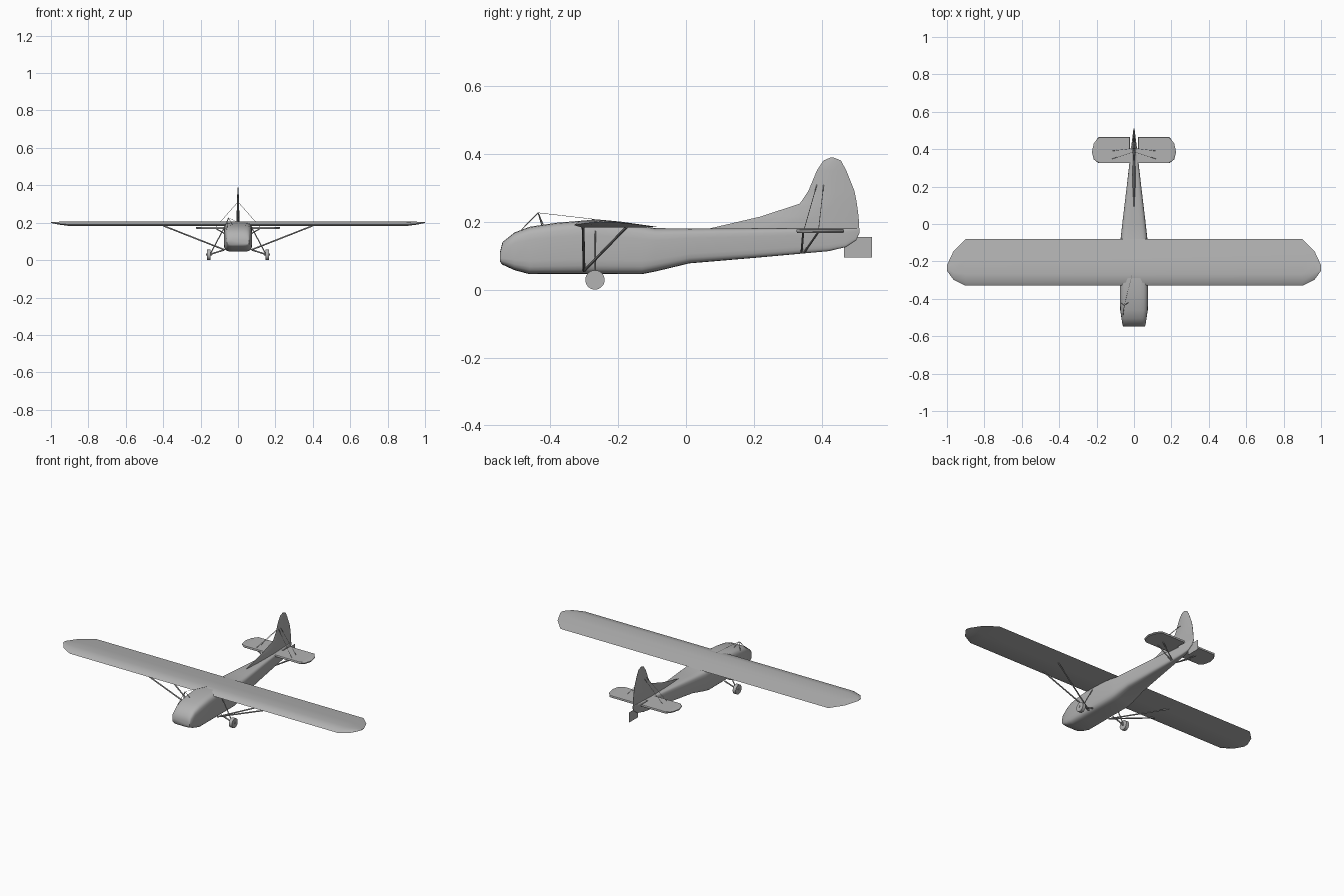
import bpy
import bmesh
import math
from mathutils import Vector

cube = bpy.data.objects.get("Cube")
if cube:
    bpy.data.objects.remove(cube, do_unlink=True)

grey = bpy.data.materials.new("plain_grey")
grey.use_nodes = True
grey.diffuse_color = (0.45, 0.45, 0.45, 1)
grey.node_tree.nodes["Principled BSDF"].inputs["Base Color"].default_value = (0.45, 0.45, 0.45, 1)


def finish(name, bm, angle=40):
    bmesh.ops.recalc_face_normals(bm, faces=bm.faces)
    mesh = bpy.data.meshes.new(name)
    bm.to_mesh(mesh)
    bm.free()
    obj = bpy.data.objects.new(name, mesh)
    bpy.context.collection.objects.link(obj)
    mesh.materials.append(grey)
    bpy.ops.object.select_all(action='DESELECT')
    obj.select_set(True)
    bpy.context.view_layer.objects.active = obj
    bpy.ops.object.shade_smooth_by_angle(angle=math.radians(angle))
    return obj


def loft(name, rings, angle=40):
    """Skin a row of closed rings and cap both ends."""
    bm = bmesh.new()
    rows = [[bm.verts.new(p) for p in ring] for ring in rings]
    n = len(rows[0])
    for a, b in zip(rows, rows[1:]):
        for i in range(n):
            j = (i + 1) % n
            bm.faces.new((a[i], a[j], b[j], b[i]))
    bm.faces.new(rows[0])
    bm.faces.new(rows[-1])
    return finish(name, bm, angle)


def rod(name, start, end, radius, sides=8):
    start, end = Vector(start), Vector(end)
    axis = end - start
    bm = bmesh.new()
    bmesh.ops.create_cone(bm, cap_ends=True, segments=sides, radius1=radius,
                          radius2=radius, depth=axis.length)
    turn = axis.to_track_quat('Z', 'Y').to_matrix().to_4x4()
    bm.transform(turn)
    bmesh.ops.translate(bm, verts=bm.verts, vec=(start + end) / 2)
    return finish(name, bm)


# Fuselage: y, half width, bottom, top
body = [(-.548, .058, .082, .108), (-.54, .062, .073, .14), (-.505, .067, .057, .168),
        (-.46, .074, .045, .185), (-.38, .076, .045, .197), (-.27, .076, .045, .206),
        (-.13, .076, .045, .188), (-.09, .073, .053, .181), (.01, .062, .077, .18),
        (.2, .039, .093, .18), (.42, .014, .113, .18), (.47, .008, .125, .18),
        (.5, .004, .145, .18), (.51, .002, .165, .18)]


def rounded(c):
    return math.copysign(abs(c) ** 0.4, c)


rings = []
for y, half, low, high in body:
    ring = []
    for i in range(24):
        t = math.tau * (i + 0.5) / 24
        ring.append((half * rounded(math.cos(t)), y,
                     (low + high) / 2 + (high - low) / 2 * rounded(math.sin(t))))
    rings.append(ring)
loft("fuselage", rings, 50)

# Wing: x, leading edge, trailing edge, thickness factor
half_wing = [(.9, -.33, -.08, 1), (.965, -.298, -.145, .55), (1, -.25, -.22, .15)]
stations = [(-x, a, b, k) for x, a, b, k in reversed(half_wing)] + half_wing
airfoil = [(0, .19), (.07, .201), (.25, .207), (.55, .2), (1, .184), (.5, .182), (.1, .182)]
loft("wing", [[(x, a + (b - a) * f, .202 + (z - .202) * k) for f, z in airfoil]
              for x, a, b, k in stations])

# Fin and rudder: height, front, back, half thickness
fin = [(.165, .07, .508, .009), (.18, .07, .51, .009), (.215, .22, .508, .008),
       (.253, .335, .503, .007), (.29, .36, .496, .006), (.35, .385, .472, .004),
       (.38, .405, .456, .003), (.388, .424, .436, .002)]
lens = [(0, 0), (.3, .8), (.6, 1), (1, .1), (1, -.1), (.6, -1), (.3, -.8)]
loft("fin_and_rudder", [[(t * w, a + (b - a) * f, z) for f, w in lens]
                        for z, a, b, t in fin])

# Flat plate behind the tail
bm = bmesh.new()
bmesh.ops.create_cube(bm, size=1)
bmesh.ops.scale(bm, verts=bm.verts, vec=(.002, .083, .06))
bmesh.ops.translate(bm, verts=bm.verts, vec=(0, .506, .125))
finish("tail_plate", bm)

tail_outline = [(.004, .325), (.19, .325), (.215, .345), (.225, .385),
                (.215, .43), (.19, .465), (.022, .465), (.022, .4), (.004, .4)]
for side, s in (("left", 1), ("right", -1)):
    # Tailplane: flat plate with thinner rim
    shell = []
    for z, k in ((.167, .97), (.171, 1), (.175, 1), (.178, .97)):
        shell.append([(s * (.1 + (x - .1) * k), .395 + (y - .395) * k, z)
                      for x, y in tail_outline])
    loft(side + "_tailplane", shell)

    # Tail bracing
    for part, y, foot in (("front", .345, .34), ("rear", .39, .347)):
        rod(f"{side}_{part}_tail_strut", (s * .12, y, .17), (s * .016, foot, .108), .003)
    for part, y, top in (("front", .347, .385), ("rear", .39, .405)):
        rod(f"{side}_{part}_tail_wire", (s * .12, y, .175), (s * .003, top, .308), .001, 6)

    # Wing struts meeting at the lower fuselage
    for part, y in (("front", -.303), ("rear", -.175)):
        rod(f"{side}_{part}_wing_strut", (s * .4, y, .184), (s * .072, -.3, .055), .004)

    # Landing gear
    rod(side + "_wheel", (s * .146, -.268, .0285), (s * .166, -.268, .0285), .0285, 28)
    rod(side + "_axle", (s * .138, -.268, .03), (s * .17, -.268, .03), .005)
    rod(side + "_gear_leg", (s * .152, -.268, .03), (s * .072, -.268, .055), .004)
    rod(side + "_gear_shock_strut", (s * .15, -.268, .03), (s * .074, -.268, .172), .003)

# Aerial on the cabin roof
peak = (-.052, -.435, .226)
for part, foot in (("front", (-.06, -.495, .165)), ("outer", (-.07, -.422, .18)),
                   ("inner", (-.03, -.42, .19))):
    rod(part + "_aerial_leg", foot, peak, .0015, 6)
rod("aerial_wire", peak, (-.01, -.27, .207), .0007, 6)
